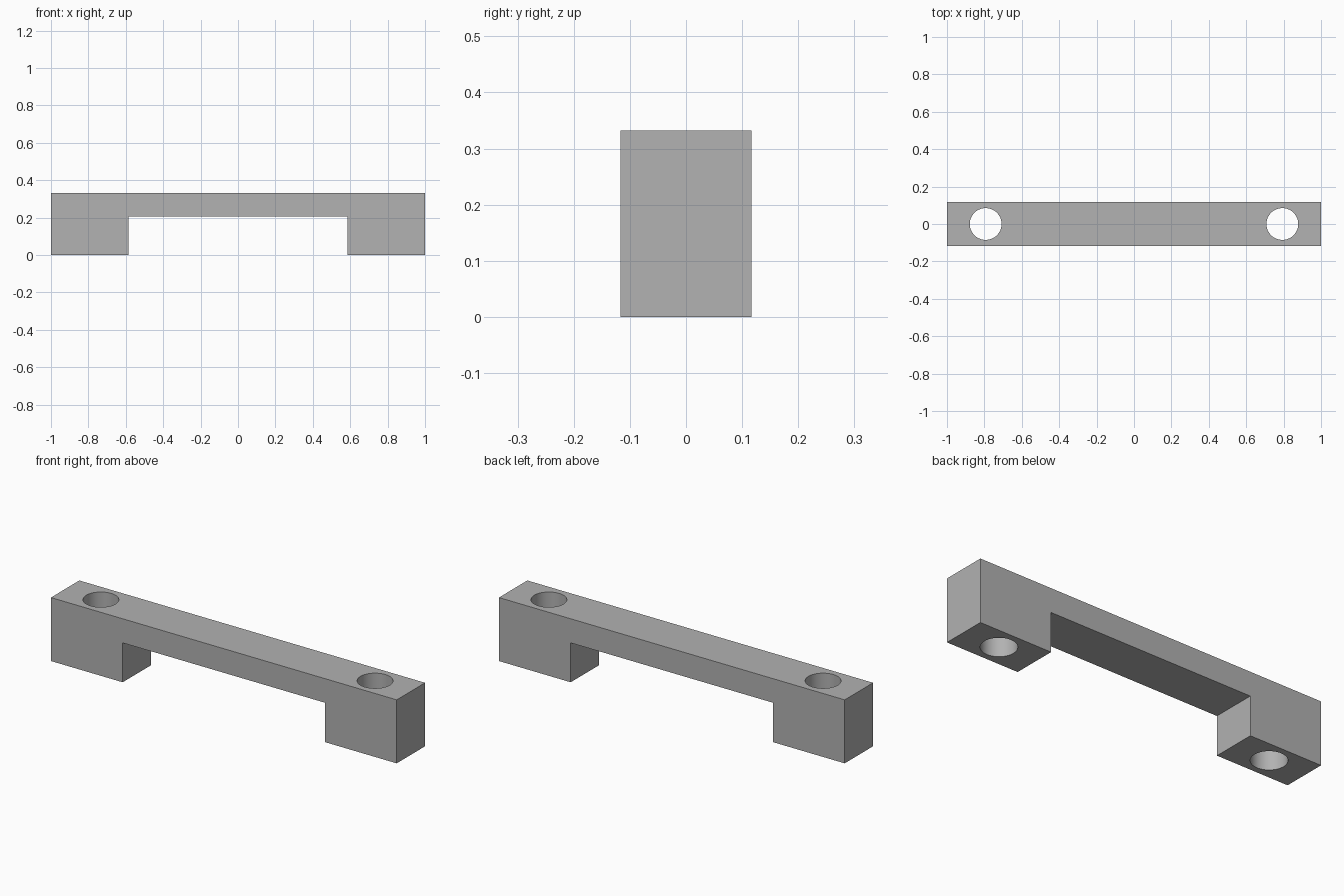
import bpy
import bmesh

# Remove the default cube
cube = bpy.data.objects.get("Cube")
if cube:
    bpy.data.objects.remove(cube, do_unlink=True)

HALF_LENGTH, HALF_DEPTH, HEIGHT = 1.0, 0.117, 0.332
FOOT_INNER, UNDERSIDE = 0.585, 0.206
HOLE_X, HOLE_RADIUS = 0.793, 0.085

# Plain grey material
grey = bpy.data.materials.new("plain_grey")
grey.use_nodes = True
colour = (0.445, 0.445, 0.445, 1)
grey.diffuse_color = colour
grey.node_tree.nodes["Principled BSDF"].inputs["Base Color"].default_value = colour

# Bridge body: half profile mirrored, then extruded through the depth
half = [(FOOT_INNER, UNDERSIDE), (FOOT_INNER, 0), (HALF_LENGTH, 0), (HALF_LENGTH, HEIGHT)]
profile = half + [(-x, z) for x, z in reversed(half)]
bm = bmesh.new()
face = bm.faces.new([bm.verts.new((x, -HALF_DEPTH, z)) for x, z in profile])
ext = bmesh.ops.extrude_face_region(bm, geom=[face])
back = [v for v in ext["geom"] if isinstance(v, bmesh.types.BMVert)]
bmesh.ops.translate(bm, verts=back, vec=(0, 2 * HALF_DEPTH, 0))
bmesh.ops.recalc_face_normals(bm, faces=bm.faces)
mesh = bpy.data.meshes.new("bridge_handle")
bm.to_mesh(mesh)
bm.free()
mesh.materials.append(grey)
body = bpy.data.objects.new("bridge_handle", mesh)
bpy.context.collection.objects.link(body)

# Vertical screw holes through both feet
for side, sign in (("left", 1), ("right", -1)):
    bpy.ops.mesh.primitive_cylinder_add(vertices=64, radius=HOLE_RADIUS, depth=1,
                                        location=(sign * HOLE_X, 0, HEIGHT / 2))
    cutter = bpy.context.object
    cutter.name = side + "_hole_cutter"
    cutter.data.materials.append(grey)
    cutter.hide_render = True
    cut = body.modifiers.new(side + "_hole", "BOOLEAN")
    cut.operation = "DIFFERENCE"
    cut.solver = "EXACT"
    cut.object = cutter
    bpy.ops.object.select_all(action="DESELECT")
    body.select_set(True)
    bpy.context.view_layer.objects.active = body
    bpy.ops.object.modifier_apply(modifier=cut.name)
    bpy.data.objects.remove(cutter, do_unlink=True)

# Smooth hole walls, crisp outer edges
bpy.ops.object.shade_smooth_by_angle()
